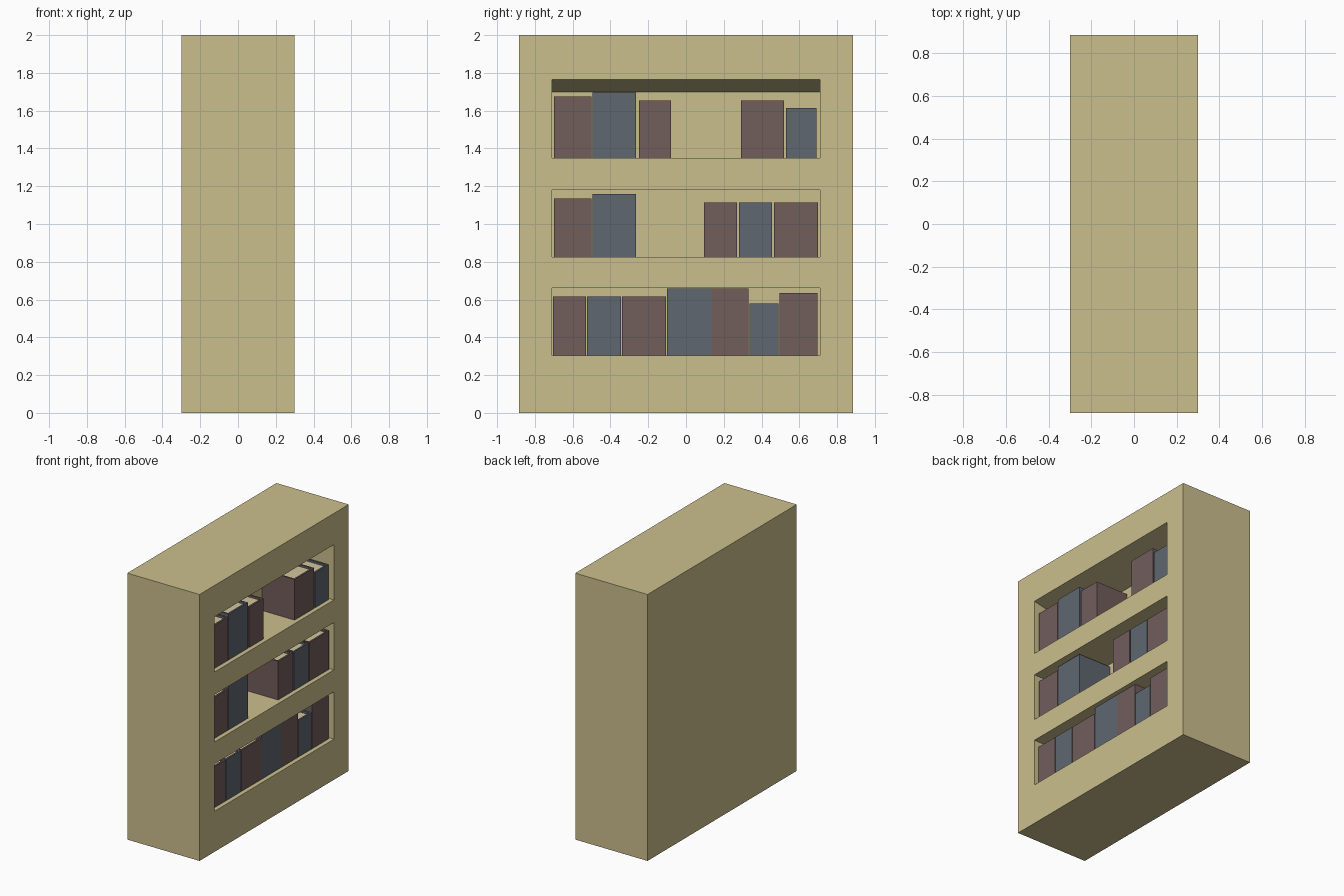
import bpy, bmesh
from mathutils import Vector

if "Cube" in bpy.data.objects:
    bpy.data.objects.remove(bpy.data.objects["Cube"])

FRONT, BACK = 0.3, -0.005       # open side of the case, rear wall of the niches
BOOK_FRONT = 0.267
NICHE_Y = 0.71
NICHES = [(0.305, 0.66), (0.825, 1.18), (1.35, 1.765)]


def material(name, color):
    m = bpy.data.materials.new(name)
    m.diffuse_color = (*color, 1)
    m.use_nodes = True
    m.node_tree.nodes["Principled BSDF"].inputs["Base Color"].default_value = m.diffuse_color
    return m


WOOD = material("pale_wood", (0.60, 0.52, 0.27))
RED = material("dull_red_cover", (0.165, 0.109, 0.105))
BLUE = material("slate_blue_cover", (0.115, 0.135, 0.165))
PAGES = material("cream_pages", (0.64, 0.57, 0.34))


def box_bmesh(lo, hi):
    lo, hi = Vector(lo), Vector(hi)
    bm = bmesh.new()
    bmesh.ops.create_cube(bm, size=1)
    bmesh.ops.scale(bm, vec=hi - lo, verts=bm.verts)
    bmesh.ops.translate(bm, vec=(lo + hi) / 2, verts=bm.verts)
    return bm


def finish(bm, name, mats):
    bmesh.ops.recalc_face_normals(bm, faces=bm.faces)
    me = bpy.data.meshes.new(name)
    bm.to_mesh(me)
    bm.free()
    for m in mats:
        me.materials.append(m)
    ob = bpy.data.objects.new(name, me)
    bpy.context.collection.objects.link(ob)
    return ob


# Case: solid block with three niches pushed into the +x face
bm = box_bmesh((-FRONT, -0.885, 0), (FRONT, 0.885, 2))
cuts = [((0, y, 0), (0, 1, 0)) for y in (-NICHE_Y, NICHE_Y)]
cuts += [((0, 0, z), (0, 0, 1)) for niche in NICHES for z in niche]
for co, no in cuts:
    bmesh.ops.bisect_plane(bm, geom=bm.verts[:] + bm.edges[:] + bm.faces[:],
                           plane_co=co, plane_no=no)
bm.normal_update()
niche_faces = []
for f in bm.faces:
    c = f.calc_center_median()
    if f.normal.x > 0.9 and abs(c.y) < NICHE_Y and any(a < c.z < b for a, b in NICHES):
        niche_faces.append(f)
bmesh.ops.inset_individual(bm, faces=niche_faces, thickness=0, depth=-0.1)
for f in niche_faces:
    for v in f.verts:
        v.co.x = BACK
        if v.co.z > 1.7:        # the top niche has a sloping ceiling
            v.co.z = 1.70
finish(bm, "bookcase", [WOOD])


# Books: cover shell with a sunken block of pages on top
def book(name, y0, y1, z0, z1, cover):
    bm = box_bmesh((BACK, y0, z0), (BOOK_FRONT, y1, z1))
    bm.normal_update()
    top = next(f for f in bm.faces if f.normal.z > 0.9)
    bmesh.ops.inset_individual(bm, faces=[top], thickness=0.018, depth=0)
    top.material_index = 1
    bmesh.ops.inset_individual(bm, faces=[top], thickness=0, depth=-0.015)
    for e in top.edges:
        for f in e.link_faces:
            if f is not top:
                f.material_index = 0
    finish(bm, name, [cover, PAGES])


ROWS = [
    [(-.705, -.53, .615, RED), (-.525, -.345, .615, BLUE), (-.34, -.105, .615, RED),
     (-.10, .135, .658, BLUE), (.136, .33, .658, RED), (.335, .49, .58, BLUE),
     (.495, .695, .635, RED)],
    [(-.70, -.50, 1.135, RED), (-.495, -.265, 1.16, BLUE), (.095, .27, 1.115, RED),
     (.28, .455, 1.115, BLUE), (.465, .70, 1.115, RED)],
    [(-.70, -.50, 1.675, RED), (-.495, -.265, 1.695, BLUE), (-.25, -.08, 1.655, RED),
     (.29, .52, 1.655, RED), (.53, .69, 1.615, BLUE)],
]
for r, (row, niche) in enumerate(zip(ROWS, NICHES)):
    for i, (y0, y1, top, cover) in enumerate(row):
        book(f"book_row{r + 1}_{i + 1}", y0, y1, niche[0], top, cover)
